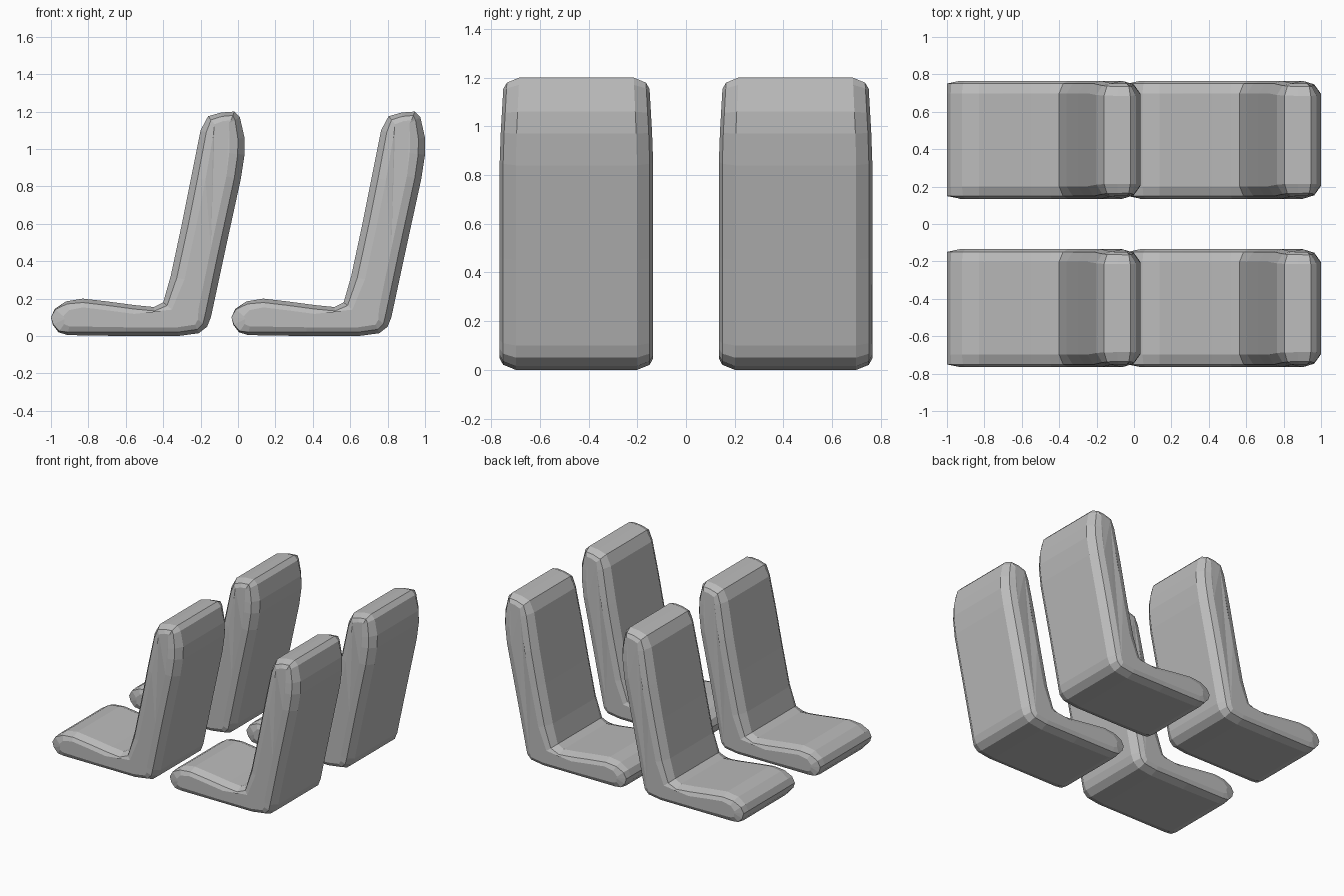
import bpy, bmesh
from mathutils import Vector

cube = bpy.data.objects.get("Cube")
if cube:
    bpy.data.objects.remove(cube)

# Upholstery colour
grey = bpy.data.materials.new("grey_upholstery")
grey.use_nodes = True
colour = (0.5, 0.5, 0.5, 1)
grey.diffuse_color = colour
grey.node_tree.nodes["Principled BSDF"].inputs["Base Color"].default_value = colour

# Side outline (x, z): cushion top, backrest front, crown, back, underside
OUTLINE = [(-1, .1), (-.98, .145), (-.92, .185), (-.83, .2), (-.7, .185),
           (-.55, .165), (-.45, .155), (-.4, .18), (-.36, .32), (-.3, .6),
           (-.25, .85), (-.2, 1.1), (-.16, 1.175), (-.09, 1.195), (-.02, 1.2),
           (.01, 1.17), (.035, 1.06), (.035, .97), (.015, .84), (-.07, .45),
           (-.145, .1), (-.165, .05), (-.21, .015), (-.32, 0), (-.6, 0),
           (-.91, .005), (-.96, .02), (-.99, .06)]
HALF_WIDTH = .315


def inset(points, depth, taper_tip):
    """Move the outline inwards; the cushion tip can stay square."""
    out = []
    n = len(points)
    for i, p in enumerate(points):
        p = Vector(p)
        a = (p - Vector(points[i - 1])).normalized()
        b = (Vector(points[(i + 1) % n]) - p).normalized()
        t = (a + b).normalized()
        inward = Vector((t.y, -t.x))
        d = depth * (1 - .45 * abs(inward.y))
        if taper_tip:
            d *= min(1, (p.x + 1) / .12)
        out.append(p + inward * d)
    return out


def make_seat(name, x, y):
    ridge = inset(OUTLINE, .038, True)
    side = inset(OUTLINE, .085, False)
    sections = [(side, -1), (ridge, -.955), (OUTLINE, -.79),
                (OUTLINE, .79), (ridge, .955), (side, 1)]
    bm = bmesh.new()
    loops = []
    for pts, w in sections:
        loop = []
        for px, pz in pts:
            narrow = 1 - .055 * max(0, (pz - .9) / .3)
            loop.append(bm.verts.new((px, w * HALF_WIDTH * narrow, pz)))
        loops.append(loop)
    n = len(OUTLINE)
    for a, b in zip(loops, loops[1:]):
        for i in range(n):
            j = (i + 1) % n
            bm.faces.new((a[i], a[j], b[j], b[i]))
    caps = [bm.faces.new(loops[0]), bm.faces.new(loops[-1])]
    bmesh.ops.triangulate(bm, faces=caps)
    bmesh.ops.recalc_face_normals(bm, faces=bm.faces)
    mesh = bpy.data.meshes.new(name)
    bm.to_mesh(mesh)
    bm.free()
    mesh.materials.append(grey)
    seat = bpy.data.objects.new(name, mesh)
    seat.location = (x, y, 0)
    bpy.context.collection.objects.link(seat)


# Two rows of two seats
for row, x in (("front", 0), ("rear", .965)):
    for place, y in (("near", -.45), ("far", .45)):
        make_seat(f"{row}_{place}_seat", x, y)
